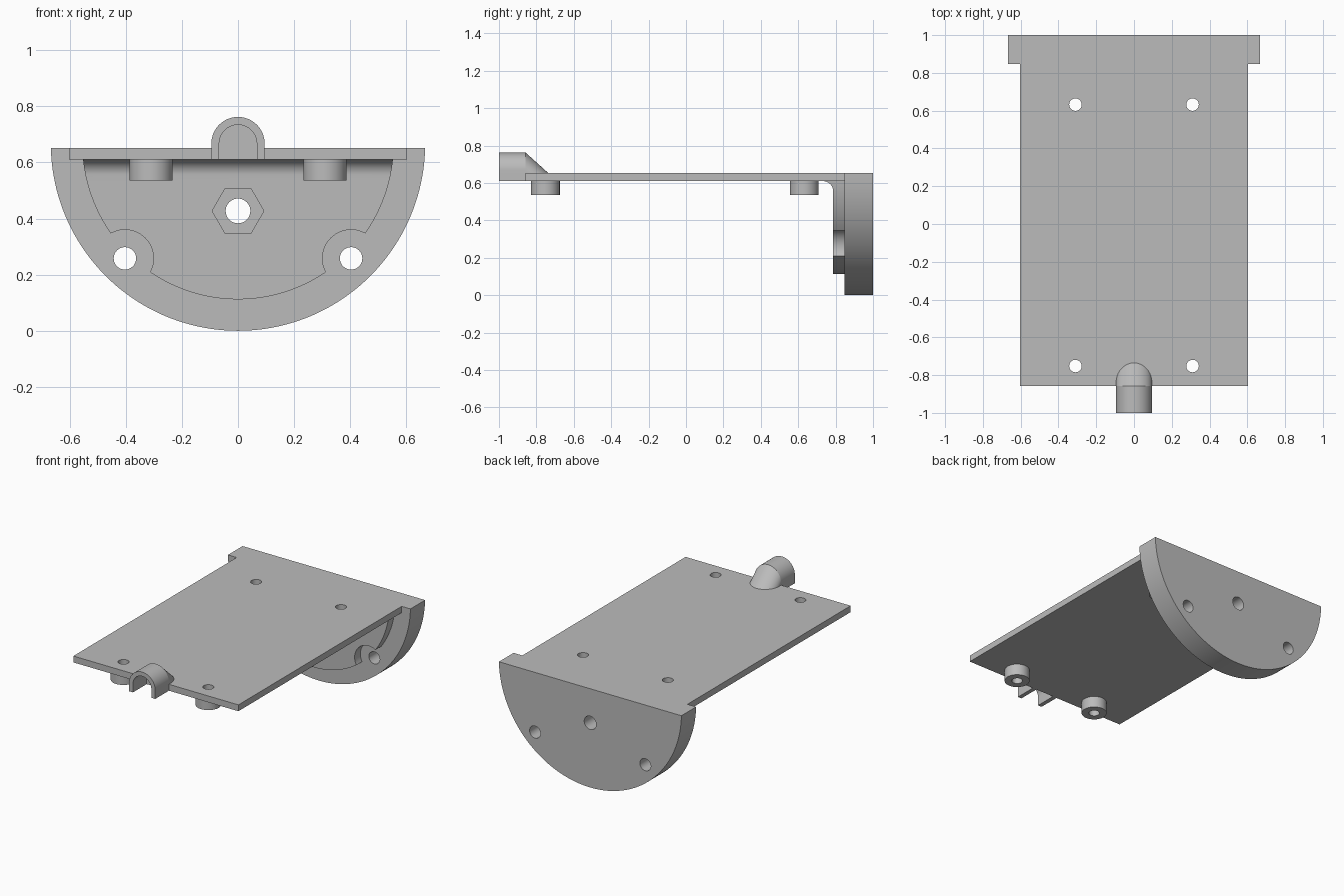
import bpy, bmesh
from math import sin, cos, pi, asin, radians
from mathutils import Vector

if "Cube" in bpy.data.objects:
    bpy.data.objects.remove(bpy.data.objects["Cube"])

grey = bpy.data.materials.new("plain grey")
grey.use_nodes = True
colour = (0.5, 0.5, 0.5, 1)
grey.diffuse_color = colour
grey.node_tree.nodes["Principled BSDF"].inputs["Base Color"].default_value = colour

# Main dimensions
TOP, UNDER = 0.652, 0.61          # plate faces
FRONT, FLANGE, BACK = -0.857, 0.847, 1.0
AXIS = 0.667                      # height of the round centres


def arc(x, z, r, start, end, n):
    return [(x + r * cos(start + (end - start) * i / n),
             z + r * sin(start + (end - start) * i / n)) for i in range(n + 1)]


def circle(x, z, r, n=40):
    return arc(x, z, r, 0, 2 * pi, n)[:-1]


def sweep(name, points, direction):
    """Solid made by pushing a flat outline along a direction."""
    bm = bmesh.new()
    face = bm.faces.new([bm.verts.new(p) for p in points])
    out = bmesh.ops.extrude_face_region(bm, geom=[face])
    moved = [g for g in out["geom"] if isinstance(g, bmesh.types.BMVert)]
    bmesh.ops.translate(bm, vec=Vector(direction), verts=moved)
    bmesh.ops.recalc_face_normals(bm, faces=bm.faces)
    mesh = bpy.data.meshes.new(name)
    bm.to_mesh(mesh)
    bm.free()
    mesh.materials.append(grey)
    ob = bpy.data.objects.new(name, mesh)
    bpy.context.collection.objects.link(ob)
    return ob


def along_y(name, outline, y0, y1):
    return sweep(name, [(x, y0, z) for x, z in outline], (0, y1 - y0, 0))


def along_z(name, outline, z0, z1):
    return sweep(name, [(x, y, z0) for x, y in outline], (0, 0, z1 - z0))


def box(name, x, y0, y1, z0, z1):
    return along_z(name, [(-x, y0), (x, y0), (x, y1), (-x, y1)], z0, z1)


def carve(ob, cutters, operation="DIFFERENCE"):
    """Apply each cutter to the part, then drop the cutters."""
    for cutter in cutters:
        mod = ob.modifiers.new("cut", "BOOLEAN")
        mod.operation, mod.solver, mod.object = operation, "EXACT", cutter
    bpy.context.view_layer.update()
    graph = bpy.context.evaluated_depsgraph_get()
    mesh = bpy.data.meshes.new_from_object(ob.evaluated_get(graph))
    ob.modifiers.clear()
    ob.data = mesh
    for cutter in cutters:
        bpy.data.objects.remove(cutter)


parts = []
SCREWS = [(-0.403, 0.258), (0.403, 0.258)]


def flange_holes():
    holes = [along_y("cutter", circle(x, z, 0.04), 0.6, 1.1) for x, z in SCREWS]
    holes.append(along_y("cutter", circle(0, 0.427, 0.044), 0.6, 1.1))
    holes.append(along_y("cutter", circle(0, 0.427, 0.092, 6), 0.6, 0.88))
    return holes


# Base plate with four holes
plate = box("base_plate", 0.603, FRONT, FLANGE, UNDER, TOP)
MOUNTS = [(sx * 0.31, y) for sx in (-1, 1) for y in (-0.752, 0.632)]
carve(plate, [along_z("cutter", circle(x, y, 0.033), 0.4, 0.8) for x, y in MOUNTS])
parts.append(plate)

# Standoffs under the plate
for x, y in MOUNTS:
    side = ("left" if x > 0 else "right") + ("_front" if y < 0 else "_back")
    post = along_z("standoff_" + side, circle(x, y, 0.077, 48), 0.535, UNDER)
    carve(post, [along_z("cutter", circle(x, y, 0.033), 0.4, 0.8)])
    parts.append(post)

# Half-round end flange
tilt = asin((AXIS - TOP) / 0.667)
flange = along_y("end_flange", arc(0, AXIS, 0.667, -tilt, tilt - pi, 96), FLANGE, BACK)
carve(flange, flange_holes())
parts.append(flange)

# Raised boss, filleted into the plate and notched around the screws
profile = [(FLANGE, UNDER)] + arc(0.732, 0.555, 0.055, pi / 2, 0, 12)
profile += [(0.787, 0.05), (FLANGE, 0.05)]
boss = sweep("flange_boss", [(-0.6, y, z) for y, z in profile], (1.2, 0, 0))
carve(boss, [along_y("cutter", circle(0, AXIS, 0.555, 160), 0.6, 1.1)], "INTERSECT")
carve(boss, [along_y("cutter", circle(x, z, 0.102, 64), 0.6, 0.9) for x, z in SCREWS])
carve(boss, flange_holes()[2:])
parts.append(boss)

# Cable clip: open arch ahead of the plate
outer = arc(0, AXIS, 0.095, 0, pi, 32)
inner = arc(0, AXIS, 0.067, pi, 0, 32)
arch = [(0.095, UNDER)] + outer + [(-0.095, UNDER), (-0.067, UNDER)] + inner + [(0.067, UNDER)]
parts.append(along_y("cable_arch", arch, -1, FRONT))

# Sloped hood closing the arch, sinking into the plate
dome = [(0.095, TOP)] + outer + [(-0.095, TOP)]
hood = sweep("arch_hood", [(x, FRONT, z) for x, z in dome], (0, 0.146, -0.132))
carve(hood, [box("cutter", 0.5, -1.2, 0, 0.3, TOP - 0.002)])
parts.append(hood)

# Remove helper leftovers and shade
for ob in list(bpy.data.objects):
    if ob.name.startswith("cutter"):
        bpy.data.objects.remove(ob)
bpy.ops.object.select_all(action="DESELECT")
for ob in parts:
    ob.select_set(True)
bpy.context.view_layer.objects.active = plate
bpy.ops.object.shade_smooth_by_angle(angle=radians(30))
